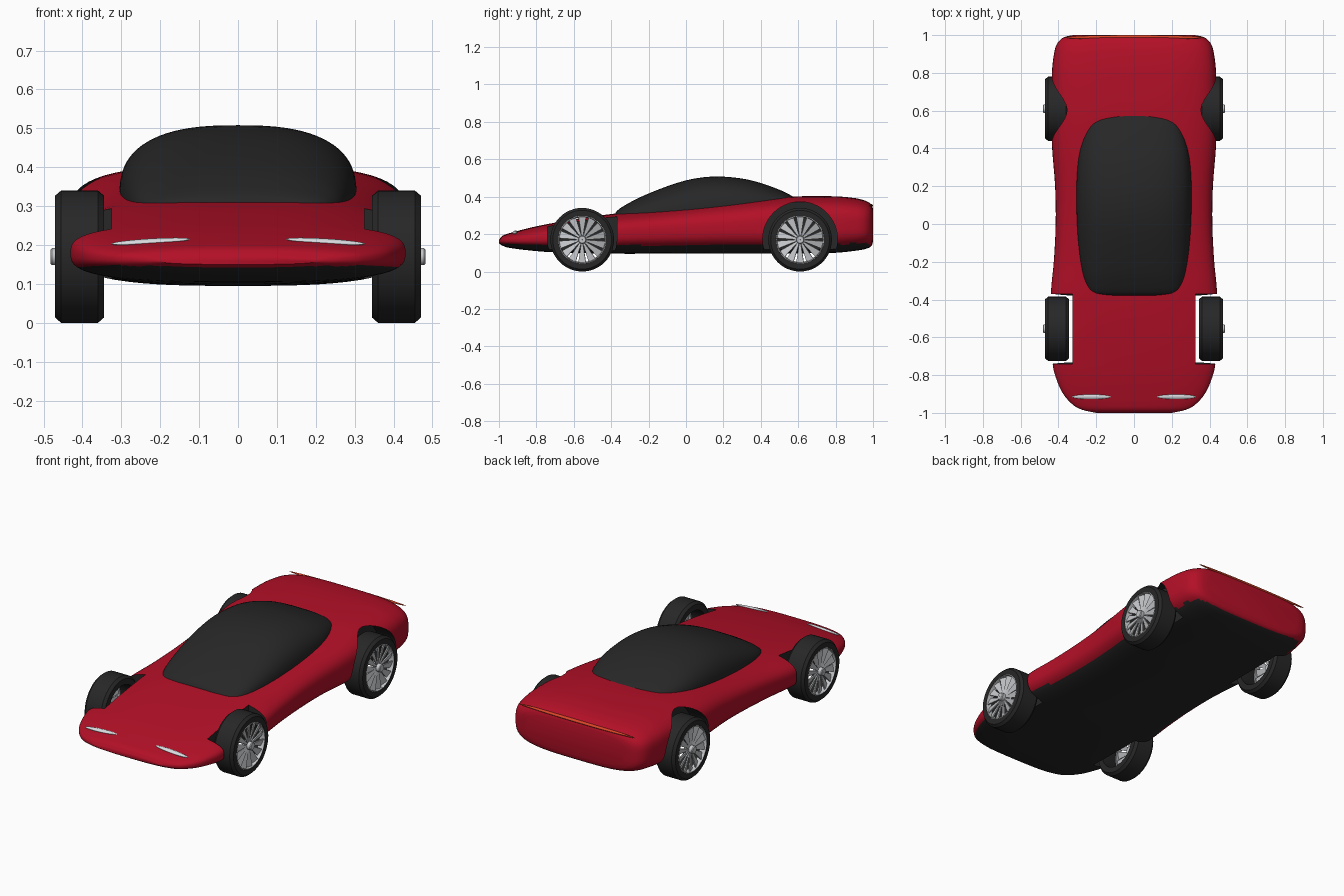
import bpy, bmesh
from math import sin, cos, pi, copysign
from mathutils import Matrix, Vector

cube = bpy.data.objects.get("Cube")
if cube:
    bpy.data.objects.remove(cube)


def material(name, color):
    m = bpy.data.materials.new(name)
    m.use_nodes = True
    m.diffuse_color = (*color, 1)
    node = next(n for n in m.node_tree.nodes if n.type == 'BSDF_PRINCIPLED')
    node.inputs["Base Color"].default_value = (*color, 1)
    return m


RED = material("red_paint", (0.45, 0.005, 0.02))
BLACK = material("dark_grey", (0.02, 0.02, 0.02))
SILVER = material("silver", (0.55, 0.56, 0.58))
LAMP = material("lamp_white", (0.7, 0.72, 0.75))
TAIL = material("tail_orange_red", (0.7, 0.06, 0.02))


def make(name, bm, mats, angle=40, mirror=False):
    bmesh.ops.recalc_face_normals(bm, faces=bm.faces)
    me = bpy.data.meshes.new(name)
    bm.to_mesh(me)
    bm.free()
    for m in mats:
        me.materials.append(m)
    ob = bpy.data.objects.new(name, me)
    bpy.context.collection.objects.link(ob)
    if mirror:
        ob.modifiers.new("Mirror", 'MIRROR').use_mirror_merge = False
    if angle:
        smooth(ob, angle)
    return ob


def smooth(ob, angle):
    bpy.ops.object.select_all(action='DESELECT')
    bpy.context.view_layer.objects.active = ob
    ob.select_set(True)
    bpy.ops.object.shade_smooth_by_angle(angle=angle * pi / 180)


def refine(rows, steps):
    """Smooth curve through the given stations."""
    out = []
    for i in range(len(rows) - 1):
        a, b = rows[i], rows[i + 1]
        p, q = rows[max(i - 1, 0)], rows[min(i + 2, len(rows) - 1)]
        h = b[0] - a[0]
        for s in range(steps):
            t = s / steps
            row = [a[0] + t * h]
            for k in range(1, len(a)):
                m0 = (b[k] - p[k]) / (b[0] - p[0]) * h
                m1 = (q[k] - a[k]) / (q[0] - a[0]) * h
                row.append((2*t**3 - 3*t*t + 1) * a[k] + (t**3 - 2*t*t + t) * m0
                           + (3*t*t - 2*t**3) * b[k] + (t**3 - t*t) * m1)
            out.append(row)
    return out + [list(rows[-1])]


def power(v, n):
    return copysign(abs(v) ** (2 / n), v)


def loft(bm, rings):
    rings = [[bm.verts.new(c) for c in ring] for ring in rings]
    for a, b in zip(rings, rings[1:]):
        for i in range(len(a)):
            j = (i + 1) % len(a)
            bm.faces.new((a[i], a[j], b[j], b[i]))
    return rings


def lathe(bm, profile, cy, cz, segs=48):
    """Closed (x, radius) profile turned about the wheel axis."""
    angles = [2 * pi * i / segs for i in range(segs)]
    rings = loft(bm, [[(x, cy + r * cos(a), cz + r * sin(a)) for a in angles]
                      for x, r in profile])
    for i in range(segs):
        j = (i + 1) % segs
        bm.faces.new((rings[-1][i], rings[-1][j], rings[0][j], rings[0][i]))


# Body shell: y, half width, bottom, top, squareness
BODY = [(-1, .20, .15, .168, 2.6), (-.985, .27, .14, .188, 2.6), (-.96, .32, .13, .20, 2.7),
        (-.9, .375, .12, .217, 2.8), (-.83, .408, .112, .235, 2.9), (-.75, .43, .105, .252, 3),
        (-.55, .44, .098, .287, 3), (-.36, .44, .095, .312, 3), (-.2, .425, .095, .327, 3),
        (0, .415, .095, .348, 3), (.2, .418, .095, .37, 3), (.42, .435, .095, .39, 3.2),
        (.6, .437, .097, .402, 3.3), (.8, .435, .10, .402, 3.4), (.9, .424, .11, .393, 3.4),
        (.95, .41, .118, .382, 3.4), (.98, .385, .128, .368, 3.5), (.994, .355, .14, .352, 3.5),
        (1, .32, .16, .335, 3.5)]
SEG = 64
bm = bmesh.new()
rings = []
for y, w, zb, zt, n in refine(BODY, 4):
    rings.append([(w * power(cos(a), n), y, (zb + zt) / 2 + (zt - zb) / 2 * power(sin(a), n))
                  for a in [2 * pi * (i + .5) / SEG for i in range(SEG)]])
rings = loft(bm, rings)
bm.faces.new(rings[0])
bm.faces.new(rings[-1])
bmesh.ops.bisect_plane(bm, geom=bm.verts[:] + bm.edges[:] + bm.faces[:],
                       plane_co=(0, 0, .136), plane_no=(0, 0, 1))
bmesh.ops.recalc_face_normals(bm, faces=bm.faces)
# Dark floor and sills
for f in bm.faces:
    c = f.calc_center_median()
    f.material_index = int((c.z < .136 and c.y < .78) or f.normal.z < -.85)
body = make("body", bm, [RED, BLACK], 0)

# Wheel arches: front ones open at the top, rear ones round
FRONT, REAR, AXLE_Z = -.555, .61, .17
arc = [2 * pi * i / 48 for i in range(48)]
bm = bmesh.new()
for side in (1, -1):
    for cy, r, top in ((FRONT, .185, .5), (REAR, .2, 0)):
        outline = [(cy + r * cos(a), top if top and sin(a) > 1e-4 else AXLE_Z + .003 + r * sin(a))
                   for a in arc]
        if top:
            outline = [p for p, a in zip(outline, arc) if sin(a) < 1e-4]
            outline += [(cy + r, top), (cy - r, top)]
            outline.sort(key=lambda p: 0)
            low = [(cy + r * cos(pi + a / 2), AXLE_Z + r * sin(pi + a / 2)) for a in arc]
            outline = low + [(cy + r, AXLE_Z), (cy + r, top), (cy - r, top)]
        ends = loft(bm, [[(side * x, y, z) for y, z in outline] for x in (.325, .6)])
        for e in ends:
            bm.faces.new(e)
for f in bm.faces:
    f.material_index = 1
cutter = make("arch_cutter", bm, [RED, BLACK], 0)
cutter.hide_render = True
mod = body.modifiers.new("Arches", 'BOOLEAN')
mod.operation, mod.solver, mod.object = 'DIFFERENCE', 'EXACT', cutter
bpy.context.view_layer.objects.active = body
bpy.ops.object.modifier_apply(modifier=mod.name)
bpy.data.objects.remove(cutter)
smooth(body, 40)

# Canopy: y, half width, base, top
CANOPY = [(-.378, .17, .29, .312), (-.365, .22, .285, .328), (-.33, .25, .285, .352),
          (-.25, .275, .29, .395), (-.1, .295, .30, .456), (.03, .303, .31, .494),
          (.16, .305, .325, .508), (.3, .30, .335, .497), (.4, .285, .345, .473),
          (.5, .25, .355, .437), (.55, .21, .365, .413), (.58, .13, .37, .396)]
bm = bmesh.new()
rings = []
for y, w, zb, zt in refine(CANOPY, 4):
    rings.append([(w * power(cos(a), 2.6), y, zb + (zt - zb) * power(sin(a), 2.6))
                  for a in [pi * i / 40 for i in range(41)]])
rings = loft(bm, rings)
bm.faces.new(rings[0])
bm.faces.new(rings[-1])
make("canopy", bm, [BLACK], 50)

# Wheels
TYRE = [(.345, .125), (.345, .157), (.36, .17), (.455, .17), (.47, .157), (.47, .128), (.462, .125)]
RIM = [(.44, .119), (.44, .126), (.468, .13), (.471, .124)]
HUB = [(.43, .001), (.43, .022), (.478, .022), (.482, .018), (.482, .001)]
SPOKES = 14
for label, cy in (("front", FRONT), ("rear", REAR)):
    for part, profile, mat in (("tyre", TYRE, BLACK), ("rim", RIM, SILVER), ("hub", HUB, SILVER)):
        bm = bmesh.new()
        lathe(bm, profile, cy, AXLE_Z)
        make(f"{label}_{part}s", bm, [mat], 30, True)
    # Wedge spokes, each twisted like a fan blade
    bm = bmesh.new()
    for i in range(SPOKES):
        spoke = bmesh.ops.create_cube(bm, size=1)["verts"]
        for v in spoke:
            outer = v.co.z > 0
            v.co = Vector((v.co.x * .006, v.co.y * (.042 if outer else .007), .123 if outer else .015))
        place = (Matrix.Translation((.456, cy, AXLE_Z)) @ Matrix.Rotation(2 * pi * i / SPOKES, 4, 'X')
                 @ Matrix.Rotation(.3, 4, 'Z'))
        bmesh.ops.transform(bm, matrix=place, verts=spoke)
    make(f"{label}_spokes", bm, [SILVER], 0, True)

# Headlights: slim lenses on the nose
bm = bmesh.new()
lens = (Matrix.Translation((.225, -.915, .209)) @ Matrix.Rotation(.06, 4, 'Y')
        @ Matrix.Rotation(.25, 4, 'X') @ Matrix.Diagonal((.103, .013, .007, 1)))
bmesh.ops.create_uvsphere(bm, u_segments=32, v_segments=12, radius=1, matrix=lens)
make("headlights", bm, [LAMP], 60, True)

# Tail light: slim strip along the upper rear edge
bm = bmesh.new()
strip = Matrix.Translation((0, .988, .353)) @ Matrix.Diagonal((.37, .012, .008, 1))
bmesh.ops.create_uvsphere(bm, u_segments=32, v_segments=12, radius=1, matrix=strip)
make("tail_light", bm, [TAIL], 60)
